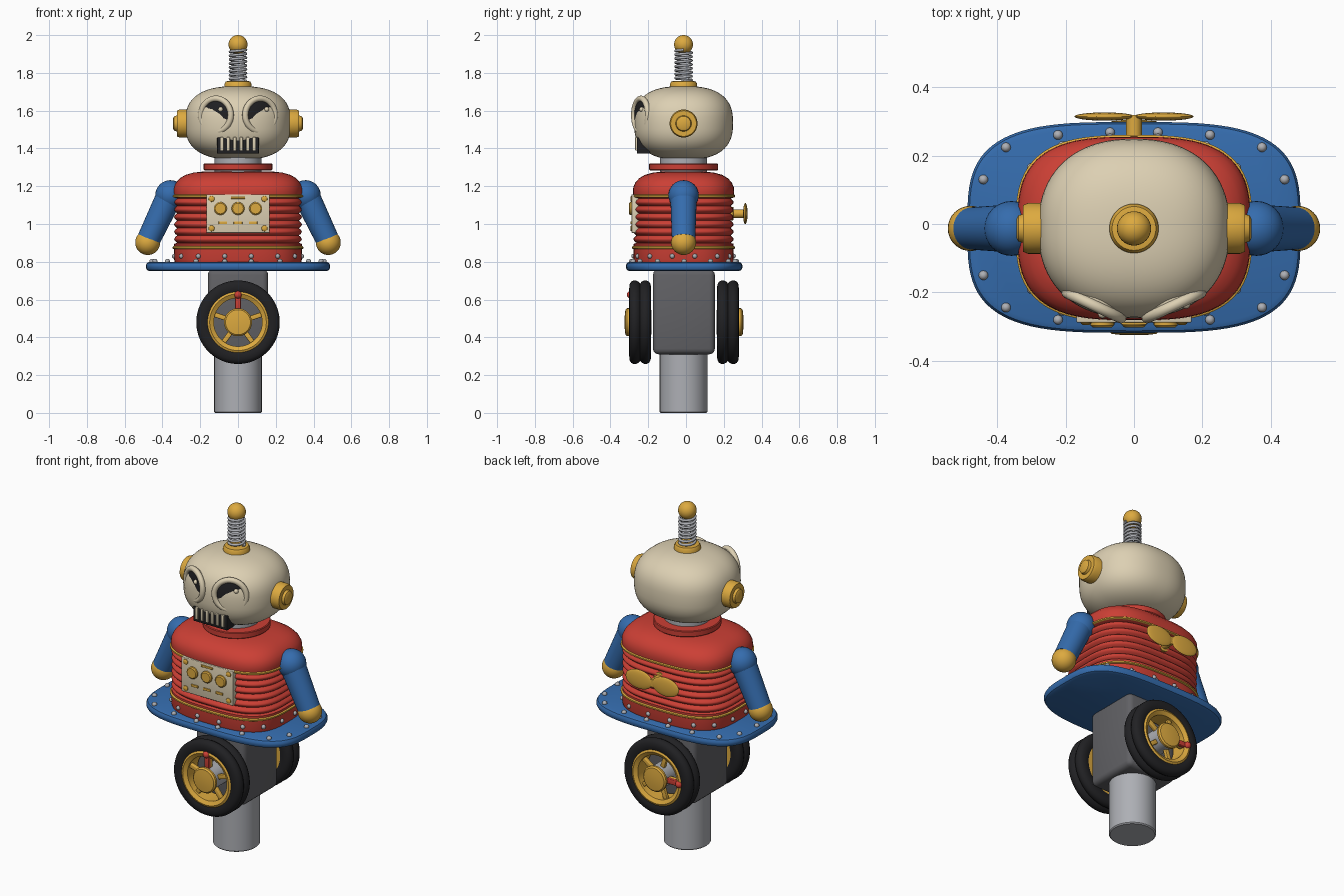
import bpy, bmesh
from math import sin, cos, pi, radians
from mathutils import Matrix, Vector

if "Cube" in bpy.data.objects:
    bpy.data.objects.remove(bpy.data.objects["Cube"])

CY = -0.013  # y of the main axis


def material(name, rgb):
    m = bpy.data.materials.new(name)
    m.diffuse_color = (*rgb, 1)
    m.use_nodes = True
    m.node_tree.nodes["Principled BSDF"].inputs["Base Color"].default_value = m.diffuse_color
    return m


RED = material("red", (0.60, 0.05, 0.035))
BLUE = material("blue", (0.035, 0.15, 0.42))
GOLD = material("gold", (0.72, 0.40, 0.05))
CREAM = material("cream", (0.72, 0.63, 0.45))
BLACK = material("black", (0.015, 0.015, 0.017))
DARK = material("dark grey", (0.12, 0.12, 0.13))
STEEL = material("steel", (0.42, 0.43, 0.46))


def T(x, y, z):
    return Matrix.Translation((x, y, z))


def R(deg, axis):
    return Matrix.Rotation(radians(deg), 4, axis)


def finish(bm, name, mat, M=Matrix(), angle=35):
    bmesh.ops.recalc_face_normals(bm, faces=bm.faces)
    bm.transform(M)
    me = bpy.data.meshes.new(name)
    bm.to_mesh(me)
    bm.free()
    if mat:
        me.materials.append(mat)
    ob = bpy.data.objects.new(name, me)
    bpy.context.collection.objects.link(ob)
    bpy.ops.object.select_all(action='DESELECT')
    ob.select_set(True)
    bpy.context.view_layer.objects.active = ob
    bpy.ops.object.shade_smooth_by_angle(angle=radians(angle))
    return ob


def loft(name, rows, mat, M=Matrix(), n=2.0, seg=64, closed=False):
    """Stack of superellipse sections; each row is (half_x, half_y, z)."""
    bm = bmesh.new()
    rings = []
    for a, b, z in rows:
        ring = []
        for i in range(seg):
            c, s = cos(2 * pi * i / seg), sin(2 * pi * i / seg)
            x = abs(c) ** (2 / n) * (1 if c > 0 else -1)
            y = abs(s) ** (2 / n) * (1 if s > 0 else -1)
            ring.append(bm.verts.new((a * x, b * y, z)))
        rings.append(ring)
    pairs = list(zip(rings, rings[1:])) + ([(rings[-1], rings[0])] if closed else [])
    for p, q in pairs:
        for i in range(seg):
            j = (i + 1) % seg
            bm.faces.new((p[i], p[j], q[j], q[i]))
    if not closed:
        bm.faces.new(rings[0])
        bm.faces.new(rings[-1])
    return finish(bm, name, mat, M)


def lathe(name, prof, mat, M=Matrix(), seg=48, closed=False):
    return loft(name, [(r, r, h) for r, h in prof], mat, M, seg=seg, closed=closed)


def balls(name, points, r, mat, scale=(1, 1, 1), seg=32):
    bm = bmesh.new()
    for p in points:
        bmesh.ops.create_uvsphere(bm, u_segments=seg, v_segments=seg // 2, radius=r,
                                  matrix=T(*p) @ Matrix.Diagonal((*scale, 1)))
    return finish(bm, name, mat)


def boxes(name, items, mat, M=Matrix(), bevel=0.004):
    """Items are (centre, size)."""
    bm = bmesh.new()
    for c, s in items:
        bmesh.ops.create_cube(bm, size=1, matrix=T(*c) @ Matrix.Diagonal((*s, 1)))
    bmesh.ops.bevel(bm, geom=bm.edges[:], offset=bevel, segments=3, profile=0.5, affect='EDGES')
    return finish(bm, name, mat, M)


def ring(major, minor):
    return [(major + minor * cos(2 * pi * i / 12), minor * sin(2 * pi * i / 12)) for i in range(12)]


AX = T(0, CY, 0)

# Post and wheel block
lathe("post", [(0.12, 0), (0.126, 0.006), (0.126, 0.34)], STEEL, AX)
boxes("wheel_block", [((0, -0.011, 0.535), (0.32, 0.328, 0.45))], DARK, bevel=0.03)

# Wheels, front and back
half = [(0.155, 0.05), (0.175, 0.058), (0.2, 0.056), (0.214, 0.048), (0.221, 0.034),
        (0.221, 0.022), (0.214, 0.008), (0.205, 0.0)]
tyre = half + [(r, -h) for r, h in reversed(half[:-1])]
for side, y, turn, spin in (("front", -0.243, 0, 0), ("back", 0.222, 180, -90)):
    M = T(0, y, 0.48) @ R(turn, 'Z') @ R(90, 'X') @ R(spin, 'Z')
    lathe(side + "_tyre", tyre, BLACK, M, 64, True)
    lathe(side + "_rim", [(0.128, -0.05), (0.158, -0.05), (0.162, 0.052), (0.15, 0.058), (0.128, 0.045)],
          GOLD, M, 64, True)
    lathe(side + "_hub", [(0.066, -0.06), (0.066, 0.06)], STEEL, M)
    lathe(side + "_hub_cap", [(0.074, 0.058), (0.074, 0.07), (0.066, 0.078), (0.03, 0.082)], GOLD, M)
    for k in range(5):
        boxes(f"{side}_spoke_{k}", [((0, 0.1, 0.02), (0.026, 0.085, 0.022))], GOLD, M @ R(72 * k, 'Z'))
    boxes(side + "_valve", [((0, 0.105, 0.042), (0.03, 0.085, 0.02))], RED, M)
    balls(side + "_valve_tip", [M @ Vector((0, 0.145, 0.05))], 0.02, RED)

# Base plate with rivets
loft("base_plate", [(a, a - 0.179, z) for a, z in ((0.468, 0.75), (0.481, 0.756), (0.487, 0.768),
     (0.487, 0.783), (0.481, 0.794), (0.468, 0.80))], BLUE, T(0, -0.01, 0), 3.4, 96)
quads = [(i, j) for i in (1, -1) for j in (1, -1)]
pts = [(0.07, 0.278), (0.222, 0.27), (0.374, 0.234), (0.44, 0.14)]
balls("plate_rivets", [(i * x, -0.01 + j * y, 0.802) for x, y in pts for i, j in quads]
      + [(0.455, -0.01, 0.802), (-0.455, -0.01, 0.802)], 0.014, STEEL, seg=12)

# Ribbed body
rows = [(0.335, 0.80), (0.338, 0.81), (0.338, 0.895)]
N = 48
rows += [(0.322 + 0.016 * abs(sin(pi * 6 * i / N)), 0.9 + 0.235 * i / N) for i in range(N + 1)]
rows += [(0.338, 1.14), (0.341, 1.17), (0.339, 1.195), (0.328, 1.22), (0.308, 1.242), (0.278, 1.26),
         (0.235, 1.272), (0.18, 1.278)]
loft("body", [(a, a - 0.073, z) for a, z in rows], RED, AX, 3, 96)
for name, z in (("lower_band", 0.875), ("upper_band", 1.148)):
    loft(name, [(a, a - 0.073, z + d) for a, d in ((0.34, -0.008), (0.346, -0.004), (0.346, 0.004),
         (0.34, 0.008))], GOLD, AX, 3, 96)
pts = [(0.07, 0.264), (0.21, 0.242), (0.30, 0.178), (0.337, 0.06)]
balls("body_rivets", [(i * x, CY + j * y, 0.83) for x, y in pts for i, j in quads], 0.013, STEEL, seg=12)

# Collar and neck
lathe("collar", [(0.178, 1.284), (0.182, 1.288), (0.182, 1.316), (0.178, 1.32)], RED, AX)
lathe("neck", [(0.124, 1.25), (0.124, 1.37)], STEEL, AX)

# Chest panel with dials, screws and slots
boxes("chest_panel", [((0, -0.267, 1.055), (0.336, 0.042, 0.204))], CREAM)
for x in (-0.093, 0, 0.093):
    lathe("dial", [(0.034, 0), (0.034, 0.01), (0.028, 0.015)], GOLD, T(x, -0.287, 1.082) @ R(90, 'X'), 32)
for x in (-0.14, 0.14):
    for z in (0.977, 1.133):
        lathe("panel_screw", [(0.016, 0), (0.015, 0.004), (0.009, 0.008)], GOLD,
              T(x, -0.287, z) @ R(90, 'X'), 20)
boxes("panel_slots", [((x, -0.288, 1.006), (0.045, 0.012, 0.014)) for x in (-0.08, 0, 0.08)]
      + [((0, -0.288, 1.139), (0.076, 0.012, 0.012))], GOLD, bevel=0.002)

# Wind-up key
lathe("key_shaft", [(0.036, 0.225), (0.036, 0.25), (0.023, 0.252), (0.023, 0.318)], GOLD,
      T(0, 0, 1.055) @ R(-90, 'X'), 32)
balls("key_wings", [(-0.086, 0.314, 1.055), (0.086, 0.314, 1.055)], 1, GOLD, (0.088, 0.012, 0.056))

# Arms
for s, side in ((1, "right"), (-1, "left")):
    balls(side + "_shoulder", [(s * 0.358, CY, 1.152)], 0.08, BLUE)
    p, q = Vector((s * 0.362, CY, 1.15)), Vector((s * 0.472, CY, 0.92))
    d = q - p
    lathe(side + "_arm", [(0.07, 0), (0.062, d.length)], BLUE,
          T(*p) @ d.to_track_quat('Z', 'Y').to_matrix().to_4x4())
    balls(side + "_hand", [(s * 0.478, CY, 0.902)], 0.066, GOLD)

# Head
rows = []
for i in range(33):
    t = -pi / 2 + 0.03 + (pi - 0.06) * i / 32
    w, h = cos(t) ** (2 / 2.6), abs(sin(t)) ** (2 / 2.6) * (1 if t > 0 else -1)
    rows.append((0.28 * w, 0.262 * w, 1.535 + 0.195 * h))
loft("head", rows, CREAM, AX, 2.3, 80)

# Ears
for s, side in ((1, "right"), (-1, "left")):
    lathe(side + "_ear", [(0.074, 0.25), (0.074, 0.31), (0.068, 0.324), (0.042, 0.324), (0.038, 0.338),
          (0.028, 0.343)], GOLD, T(0, CY, 1.532) @ R(90 * s, 'Y'))

# Eyes, turned outwards
for s, side in ((1, "right"), (-1, "left")):
    M = T(s * 0.117, -0.238, 1.577) @ R(25 * s, 'Z') @ R(90, 'X')
    lathe(side + "_eye_ring", ring(0.087, 0.016), CREAM, M, 56, True)
    lathe(side + "_eye_back", [(0.088, -0.05), (0.088, 0.0)], CREAM, M, 56)
    lathe(side + "_pupil", [(0.077, -0.01), (0.077, 0.004), (0.05, 0.011), (0.02, 0.014)], BLACK, M)
    balls(side + "_glint", [M @ Vector((0.033, 0.03, 0.012))], 0.013, CREAM, seg=16)

# Mouth and teeth
boxes("mouth", [((0, -0.225, 1.415), (0.222, 0.07, 0.086))], BLACK)
boxes("teeth", [((0.034 * (i - 2.5), -0.255, 1.424), (0.017, 0.028, 0.072)) for i in range(6)], CREAM)

# Antenna: base, spring and ball
lathe("antenna_base", [(0.072, 1.715), (0.072, 1.742), (0.064, 1.755), (0.05, 1.757)], GOLD, AX)
cu = bpy.data.curves.new("antenna_spring", 'CURVE')
cu.dimensions = '3D'
cu.bevel_depth = 0.0075
cu.bevel_resolution = 2
cu.use_fill_caps = True
turns, steps = 8, 24
sp = cu.splines.new('POLY')
sp.points.add(turns * steps)
for i, pt in enumerate(sp.points):
    t = 2 * pi * i / steps
    pt.co = (0.042 * cos(t), CY + 0.042 * sin(t), 1.757 + 0.165 * i / (turns * steps), 1)
cu.materials.append(STEEL)
bpy.context.collection.objects.link(bpy.data.objects.new("antenna_spring", cu))
balls("antenna_ball", [(0, CY, 1.95)], 0.05, GOLD)
